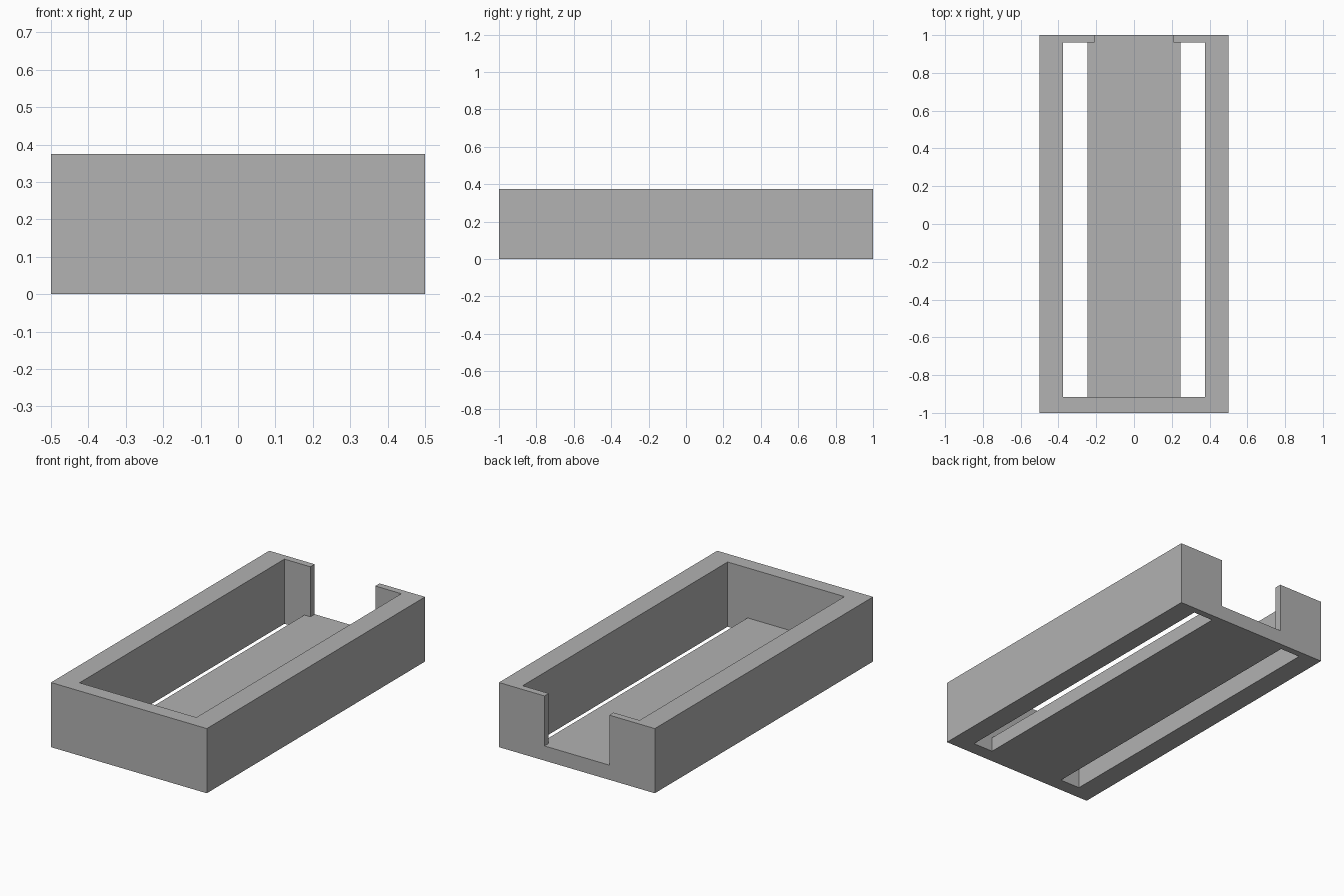
import bpy, bmesh, math
from mathutils import Vector

cube = bpy.data.objects.get("Cube")
if cube:
    bpy.data.objects.remove(cube, do_unlink=True)

# Dimensions
HALF_W, HALF_L, HEIGHT = 0.5, 1.0, 0.375
INNER_X, SLOT_X, NOTCH_X = 0.375, 0.247, 0.208
FRONT_Y, BACK_Y, FLOOR_Z = -0.917, 0.961, 0.085

# Plain grey material
grey = bpy.data.materials.new("grey")
grey.use_nodes = True
colour = (0.445, 0.445, 0.445, 1)
grey.diffuse_color = colour
grey.node_tree.nodes["Principled BSDF"].inputs["Base Color"].default_value = colour

# Cutting planes that divide the block into cells
half = [NOTCH_X, SLOT_X, INNER_X, HALF_W]
planes = [[-x for x in reversed(half)] + half,
          [-HALF_L, FRONT_Y, BACK_Y, HALF_L],
          [0, FLOOR_Z, HEIGHT]]


def is_solid(cell):
    """Walls, slotted floor and the open notch in the back wall."""
    if any(i < 0 or i > len(p) - 2 for i, p in zip(cell, planes)):
        return False
    x, y, z = [(p[i] + p[i + 1]) / 2 for i, p in zip(cell, planes)]
    x = abs(x)
    inside = x < INNER_X and FRONT_Y < y < BACK_Y
    if z < FLOOR_Z:
        return not (inside and x > SLOT_X)
    return not inside and not (y > BACK_Y and x < NOTCH_X)


# Tray: one closed skin around the solid cells
bm = bmesh.new()
sizes = [len(p) - 1 for p in planes]
for i in range(sizes[0]):
    for j in range(sizes[1]):
        for k in range(sizes[2]):
            cell = (i, j, k)
            if not is_solid(cell):
                continue
            for axis in range(3):
                u, v = (axis + 1) % 3, (axis + 2) % 3
                for side in (0, 1):
                    neighbour = list(cell)
                    neighbour[axis] += 2 * side - 1
                    if is_solid(neighbour):
                        continue
                    corners = []
                    for du, dv in ((0, 0), (1, 0), (1, 1), (0, 1)):
                        step = [0, 0, 0]
                        step[axis], step[u], step[v] = side, du, dv
                        corners.append(bm.verts.new(Vector(
                            [planes[a][cell[a] + step[a]] for a in range(3)])))
                    bm.faces.new(corners if side else corners[::-1])

# Weld the cells and merge their flat faces
bmesh.ops.remove_doubles(bm, verts=bm.verts, dist=0.0001)
bmesh.ops.dissolve_limit(bm, angle_limit=math.radians(1),
                         verts=bm.verts, edges=bm.edges)
bmesh.ops.recalc_face_normals(bm, faces=bm.faces)

mesh = bpy.data.meshes.new("tray")
bm.to_mesh(mesh)
bm.free()
mesh.materials.append(grey)
tray = bpy.data.objects.new("tray", mesh)
bpy.context.collection.objects.link(tray)
